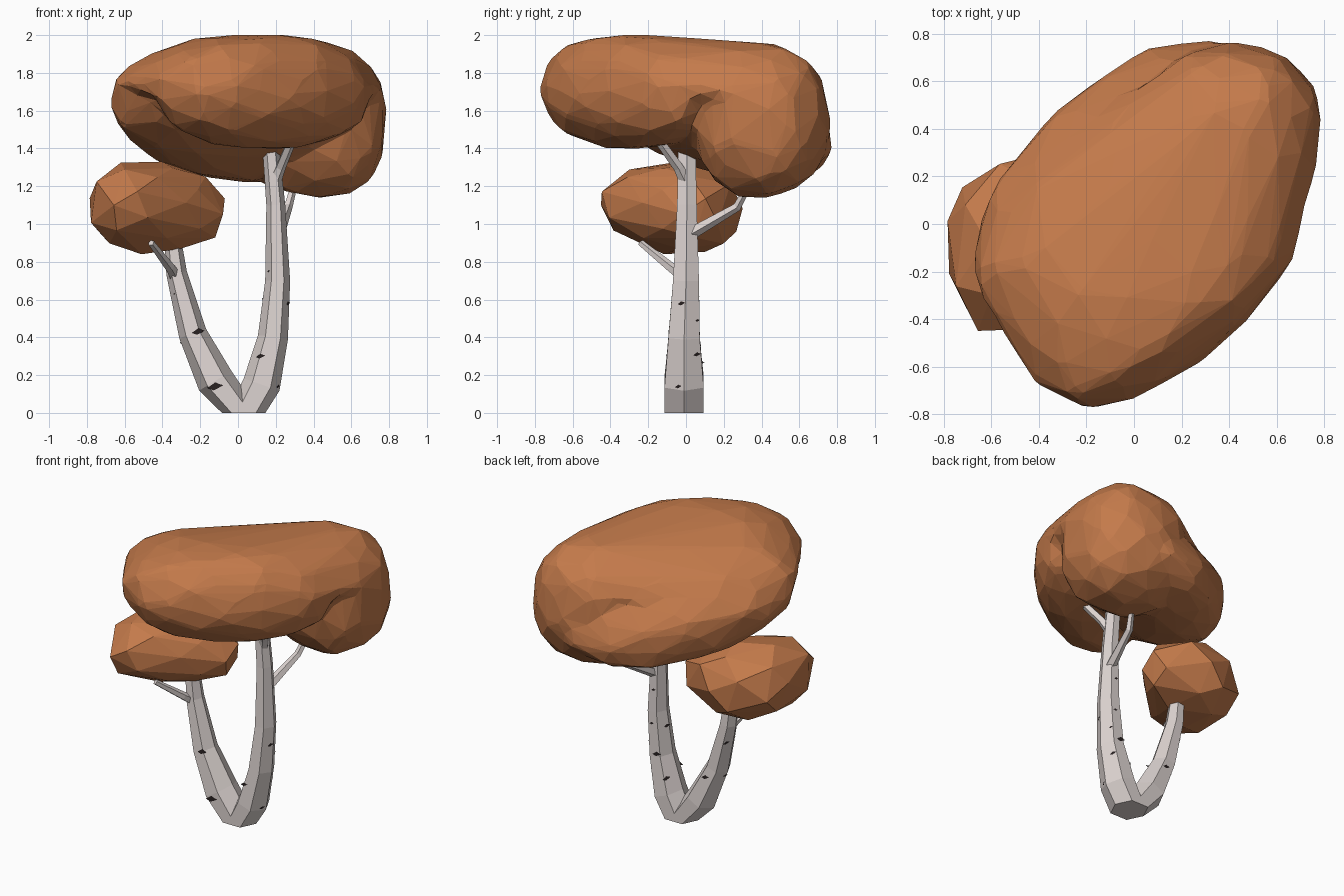
import bpy, bmesh, math, random
from mathutils import Vector, Matrix
from mathutils.bvhtree import BVHTree

if "Cube" in bpy.data.objects:
    bpy.data.objects.remove(bpy.data.objects["Cube"])

random.seed(4)


def material(name, rgb):
    m = bpy.data.materials.new(name)
    m.diffuse_color = (*rgb, 1)
    m.use_nodes = True
    m.node_tree.nodes["Principled BSDF"].inputs["Base Color"].default_value = m.diffuse_color
    return m


LEAF = material("rust_orange_leaves", (0.55, 0.195, 0.07))
BARK = material("pale_grey_bark", (0.72, 0.655, 0.635))
MARK = material("dark_bark_marks", (0.02, 0.014, 0.014))


def finish(bm, name, mat):
    me = bpy.data.meshes.new(name)
    bm.to_mesh(me)
    bm.free()
    me.materials.append(mat)
    ob = bpy.data.objects.new(name, me)
    bpy.context.collection.objects.link(ob)
    return ob


def tube(bm, path, sides=6, depth=1.0):
    """Faceted tapering tube; path rows are (x, y, z, radius)."""
    pts = [Vector(p[:3]) for p in path]
    rings = []
    for i, p in enumerate(pts):
        t = (pts[min(i + 1, len(pts) - 1)] - pts[max(i - 1, 0)]).normalized()
        if p.z == 0:
            t = Vector((0, 0, 1))
        turn = Vector((0, 0, 1)).rotation_difference(t)
        r = path[i][3]
        ring = []
        for k in range(sides):
            a = k * math.tau / sides
            ring.append(bm.verts.new(p + turn @ Vector((r * math.cos(a), r * depth * math.sin(a), 0))))
        rings.append(ring)
    for a, b in zip(rings, rings[1:]):
        for k in range(sides):
            n = (k + 1) % sides
            bm.faces.new((a[k], a[n], b[n], b[k]))
    bm.faces.new(rings[0][::-1])
    bm.faces.new(rings[-1])
    bm.normal_update()


def fit(cos, lo, hi):
    """Scale points to fill a box."""
    mn = [min(c[k] for c in cos) for k in range(3)]
    mx = [max(c[k] for c in cos) for k in range(3)]
    return [Vector([lo[k] + (c[k] - mn[k]) / (mx[k] - mn[k]) * (hi[k] - lo[k]) for k in range(3)])
            for c in cos]


def lobe(lo, hi, yaw, size, points, slope=(0, 0), power=0.9, bend=0.0):
    """Scattered points on a squashed ball, fitted to a box."""
    cos = []
    for i in range(points):
        z = 1 - 2 * (i + 0.5) / points
        a = i * 2.39996 + random.uniform(-0.18, 0.18)
        z = max(-1, min(1, z + random.uniform(-0.8, 0.8) / points))
        r = math.sqrt(1 - z * z)
        p = [math.copysign(abs(c) ** power, c) for c in (r * math.cos(a), r * math.sin(a), z)]
        p = Vector(p) * random.uniform(0.97, 1.03)
        p = Vector((p.x * size[0], p.y * size[1] + bend * (1 - p.x * p.x), p.z * size[2]))
        p.z -= slope[0] * p.x + slope[1] * p.y
        cos.append(Matrix.Rotation(math.radians(yaw), 3, 'Z') @ p)
    return fit(cos, lo, hi)


def add_hull(bm, cos):
    """Add a faceted solid wrapped around points."""
    part = bmesh.new()
    for c in cos:
        part.verts.new(c)
    bmesh.ops.convex_hull(part, input=part.verts[:])
    bmesh.ops.delete(part, geom=[v for v in part.verts if not v.link_faces], context='VERTS')
    bmesh.ops.recalc_face_normals(part, faces=part.faces[:])
    me = bpy.data.meshes.new("hull")
    part.to_mesh(me)
    part.free()
    bm.from_mesh(me)
    bpy.data.meshes.remove(me)


# Forked trunk
bm = bmesh.new()
tube(bm, [(0.045, -0.01, 0, 0.1), (0.125, -0.01, 0.15, 0.1), (0.185, -0.01, 0.4, 0.08),
          (0.21, 0, 0.7, 0.066), (0.2, 0.005, 1.1, 0.05), (0.165, 0.005, 1.5, 0.042)], depth=1.2)
tube(bm, [(0.015, -0.01, 0, 0.1), (-0.12, -0.01, 0.17, 0.1), (-0.24, -0.01, 0.42, 0.075),
          (-0.325, 0, 0.74, 0.055), (-0.35, 0, 0.95, 0.043)], depth=1.2)
tree = BVHTree.FromBMesh(bm)
finish(bm, "forked_trunk", BARK)

# Side branches
branches = [
    ("back_branch", [(0.21, 0.01, 0.94, 0.035), (0.265, 0.27, 1.09, 0.024), (0.3, 0.34, 1.22, 0.018)]),
    ("upper_branch", [(0.2, -0.01, 1.24, 0.034), (0.225, -0.04, 1.3, 0.028), (0.3, -0.17, 1.48, 0.024)]),
    ("left_branch", [(-0.33, -0.01, 0.72, 0.034), (-0.36, -0.08, 0.77, 0.027), (-0.46, -0.24, 0.9, 0.018)]),
]
for name, path in branches:
    bm = bmesh.new()
    tube(bm, path, sides=5)
    finish(bm, name, BARK)

# Dark bark marks: (axis point, outward angle in degrees, width)
marks = [((-0.21, 0, 0.43), -90, 0.07), ((-0.12, 0, 0.14), -90, 0.085), ((0.12, 0, 0.3), -90, 0.05),
         ((0.165, 0, 0.75), -90, 0.03), ((-0.335, 0, 0.63), -90, 0.02), ((0.2, 0.0, 0.58), -20, 0.045),
         ((0.17, 0.04, 0.31), 20, 0.045), ((0.1, -0.01, 0.14), -15, 0.04), ((0.2, 0.04, 0.49), 30, 0.028),
         ((0.17, 0, 0.42), 90, 0.065), ((0.21, 0, 0.62), 90, 0.035), ((0.2, 0, 0.85), 90, 0.035),
         ((0.1, 0, 0.27), 90, 0.055), ((-0.2, 0, 0.36), 90, 0.055), ((-0.31, 0, 0.62), 120, 0.045),
         ((0.2, 0, 0.6), 170, 0.045), ((-0.25, 0, 0.37), 180, 0.035)]
bm = bmesh.new()
for centre, ang, w in marks:
    out = Vector((math.cos(math.radians(ang)), math.sin(math.radians(ang)), 0))
    hit, nor, _, _ = tree.ray_cast(Vector(centre) + out * 0.16, -out)
    if hit is None:
        continue
    if nor.dot(out) < 0:
        nor = -nor
    side = Vector((0, 0, 1)).cross(nor).normalized()
    up = nor.cross(side)
    outline = [(-0.5, -0.1), (-0.1, -0.24), (0.15, -0.12), (0.5, 0.08), (0.2, 0.16), (0, 0.26), (-0.25, 0.08)]
    bm.faces.new([bm.verts.new(hit + nor * 0.003 + side * x * w + up * y * w) for x, y in outline])
finish(bm, "bark_marks", MARK)

# Main canopy: three lobes and a crown bridging their upper halves, fused to one skin
front = lobe((-0.43, -0.77, 1.4), (0.7, 0.2, 2.0), 38, (0.66, 0.33, 0.3), 90, (0.02, 0))
main = lobe((-0.67, -0.52, 1.22), (0.68, 0.77, 1.98), 40, (0.75, 0.47, 0.33), 120, (0.17, 0.3))
back = lobe((0.04, 0.04, 1.14), (0.785, 0.76, 1.96), 0, (0.38, 0.38, 0.4), 80, power=0.85)
bm = bmesh.new()
for cos in (front, main, back, [p for p in front + main + back if p.z > 1.66]):
    add_hull(bm, cos)
canopy = finish(bm, "main_canopy", LEAF)
mod = canopy.modifiers.new("fuse", 'REMESH')
mod.mode, mod.voxel_size = 'VOXEL', 0.03
mod = canopy.modifiers.new("soften", 'SMOOTH')
mod.factor, mod.iterations = 0.5, 4
mod = canopy.modifiers.new("facet", 'DECIMATE')
mod.ratio = 0.045
baked = bpy.data.meshes.new_from_object(canopy.evaluated_get(bpy.context.evaluated_depsgraph_get()))
canopy.modifiers.clear()
canopy.data = baked
for v, c in zip(baked.vertices, fit([v.co.copy() for v in baked.vertices],
                                    (-0.67, -0.77, 1.14), (0.785, 0.77, 2.0))):
    v.co = c
for f in baked.polygons:
    f.use_smooth = False
if not baked.materials:
    baked.materials.append(LEAF)

# Small lower canopy
bm = bmesh.new()
add_hull(bm, lobe((-0.785, -0.45, 0.84), (-0.07, 0.3, 1.33), 45, (0.46, 0.32, 0.25), 34, (0.03, 0), 0.92, 0.15))
finish(bm, "small_canopy", LEAF)
